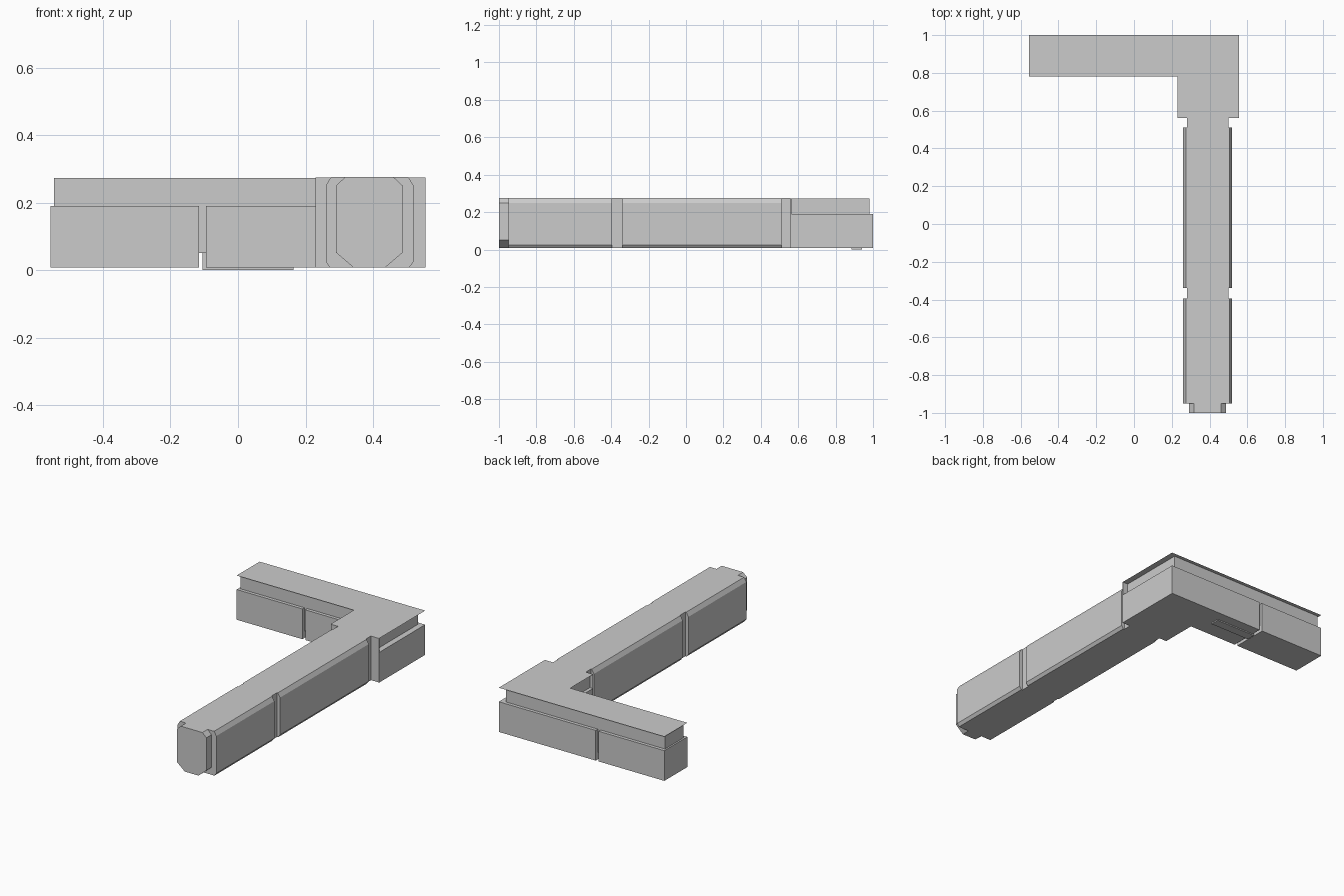
import bpy, bmesh

if "Cube" in bpy.data.objects:
    bpy.data.objects.remove(bpy.data.objects["Cube"])

Z0, Z1 = 0.007, 0.275      # underside and top of the body
LEDGE = 0.19               # top of the wide lower blocks


def prism(name, pts, axis, a, b):
    """Extrude a 2D profile along y (points are x,z) or z (points are x,y)."""
    bm = bmesh.new()
    place = (lambda p: (p[0], a, p[1])) if axis == 'y' else (lambda p: (p[0], p[1], a))
    face = bm.faces.new([bm.verts.new(place(p)) for p in pts])
    if b != a:
        ext = bmesh.ops.extrude_face_region(bm, geom=[face])
        move = (0, b - a, 0) if axis == 'y' else (0, 0, b - a)
        verts = [g for g in ext['geom'] if isinstance(g, bmesh.types.BMVert)]
        bmesh.ops.translate(bm, verts=verts, vec=move)
        bmesh.ops.recalc_face_normals(bm, faces=bm.faces)
    me = bpy.data.meshes.new(name)
    bm.to_mesh(me)
    bm.free()
    ob = bpy.data.objects.new(name, me)
    bpy.context.collection.objects.link(ob)
    return ob


def box(name, x0, x1, y0, y1, z0, z1):
    return prism(name, [(x0, y0), (x1, y0), (x1, y1), (x0, y1)], 'z', z0, z1)


def corner(left, right, inner_x, front, inner_y, back):
    """L-shaped plan."""
    return [(left, inner_y), (inner_x, inner_y), (inner_x, front),
            (right, front), (right, back), (left, back)]


def octagon(x0, x1, top, bottom):
    """Bar section with separate (dx, dz) chamfers at top and bottom."""
    (tx, tz), (bx, bz) = top, bottom
    return [(x0 + bx, Z0), (x1 - bx, Z0), (x1, Z0 + bz), (x1, Z1 - tz),
            (x1 - tx, Z1), (x0 + tx, Z1), (x0, Z1 - tz), (x0, Z0 + bz)]


# Head: two wide lower blocks separated by a groove
box("lower_block_end", -0.555, -0.115, 0.78, 1.0, Z0, LEDGE)
prism("lower_block_corner", corner(-0.095, 0.555, 0.23, 0.56, 0.78, 1.0), 'z', Z0, LEDGE)

# Recessed core, overhanging top sheet and flange closing the recess
prism("head_core", corner(-0.545, 0.52, 0.25, 0.56, 0.80, 0.98), 'z', 0.05, Z1 - 0.002)
prism("head_top_sheet", corner(-0.555, 0.555, 0.23, 0.56, 0.78, 1.0), 'z', Z1, Z1)
box("head_flange", 0.23, 0.555, 0.56, 0.563, LEDGE, Z1 - 0.001)

# Small tab under the head
box("under_tab", -0.105, 0.165, 0.885, 0.94, 0, 0.05)

# Long arm: chamfered segments joined by narrower necks
section = octagon(0.26, 0.52, (0.015, 0.025), (0.013, 0.018))
prism("arm_front_segment", section, 'y', -0.95, -0.395)
prism("arm_rear_segment", section, 'y', -0.34, 0.51)
for name, y0, y1 in (("middle_neck", -0.395, -0.34), ("rear_neck", 0.51, 0.56)):
    box(name, 0.28, 0.50, y0, y1, Z0, Z1)

# Arm tip with larger chamfers
prism("arm_tip", octagon(0.29, 0.488, (0.027, 0.025), (0.053, 0.045)), 'y', -1.0, -0.95)
